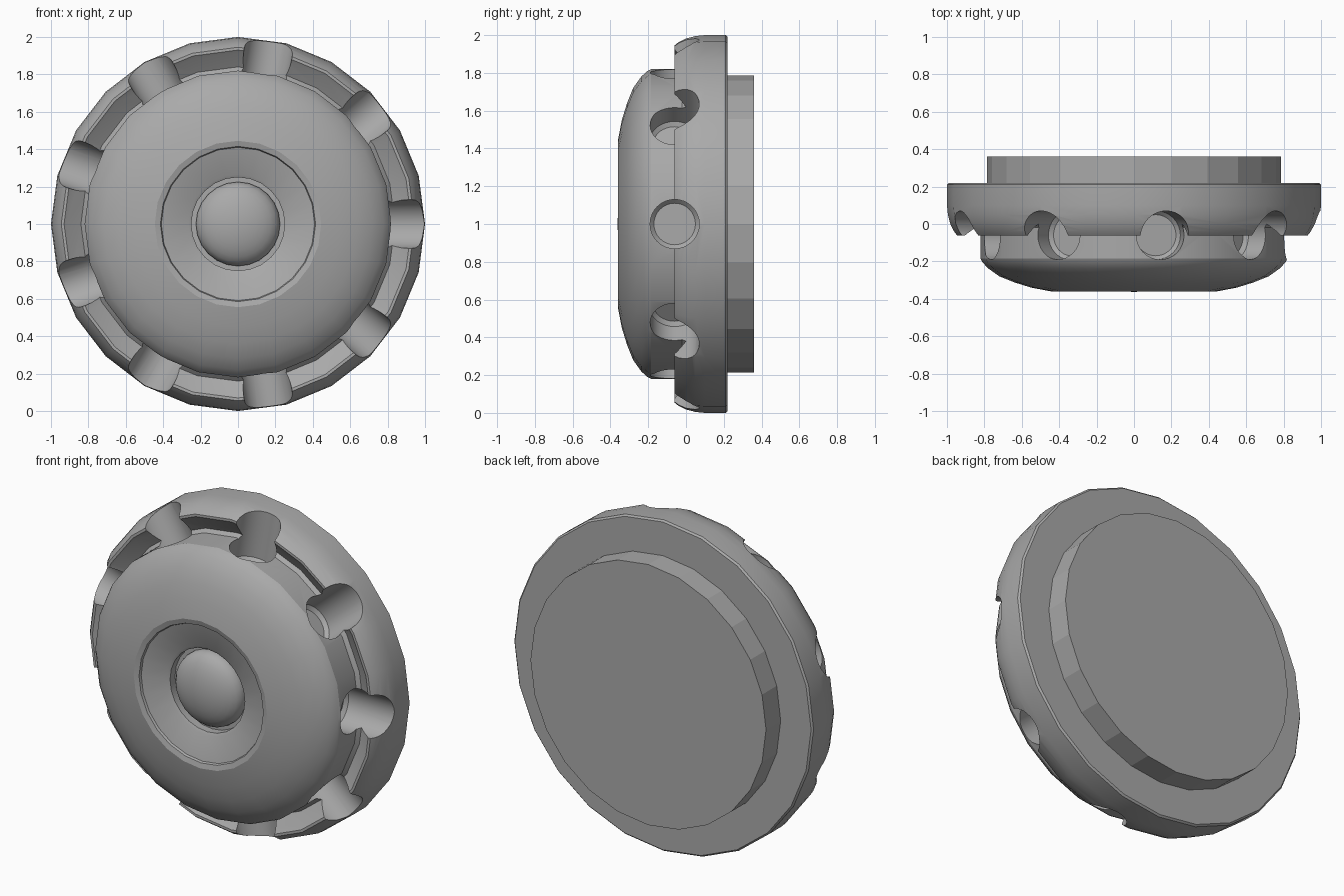
import bpy, bmesh, math
from mathutils import Matrix, Vector

cube = bpy.data.objects.get("Cube")
if cube:
    bpy.data.objects.remove(cube, do_unlink=True)

SIDES, HOLES = 24, 9
CENTRE = Vector((0, 0, 1))

grey = bpy.data.materials.new("plain grey")
grey.use_nodes = True
grey.diffuse_color = (0.4, 0.4, 0.4, 1)
grey.node_tree.nodes["Principled BSDF"].inputs["Base Color"].default_value = (0.4, 0.4, 0.4, 1)


def make_object(name, bm):
    bmesh.ops.recalc_face_normals(bm, faces=bm.faces)
    mesh = bpy.data.meshes.new(name)
    bm.to_mesh(mesh)
    bm.free()
    mesh.materials.append(grey)
    obj = bpy.data.objects.new(name, mesh)
    bpy.context.collection.objects.link(obj)
    return obj


def activate(obj):
    bpy.ops.object.select_all(action="DESELECT")
    obj.select_set(True)
    bpy.context.view_layer.objects.active = obj


def smooth(obj, angle):
    activate(obj)
    bpy.ops.object.shade_smooth_by_angle(angle=math.radians(angle))


def lathe(name, profile):
    """Turn (radius, y) points about the y axis; open ends are capped."""
    bm = bmesh.new()
    rings = []
    for r, y in profile:
        if r == 0:
            rings.append([bm.verts.new((0, y, 1))] * SIDES)
            continue
        angles = [math.tau * i / SIDES for i in range(SIDES)]
        rings.append([bm.verts.new((r * math.cos(a), y, 1 + r * math.sin(a))) for a in angles])
    for a, b in zip(rings, rings[1:]):
        for i in range(SIDES):
            j = (i + 1) % SIDES
            corners = list(dict.fromkeys((a[i], a[j], b[j], b[i])))
            bm.faces.new(corners)
    for ring in (rings[0], rings[-1]):
        if ring[0] is not ring[1]:
            bm.faces.new(ring)
    return make_object(name, bm)


# Hub with dished centre, valley and outer ring
dish = [(0.25, -0.245), (0.25, -0.292), (0.265, -0.3), (0.41, -0.338),
        (0.415, -0.352), (0.445, -0.36)]
shoulder = [(0.55, -0.34), (0.64, -0.312), (0.72, -0.28), (0.78, -0.237), (0.81, -0.205), (0.82, -0.185)]
valley = [(0.82, -0.02), (0.84, 0.0), (0.915, -0.05), (0.93, -0.062)]
rim = [(0.945, -0.062), (0.962, -0.04), (0.982, 0.0), (0.995, 0.05), (1.0, 0.1),
       (1.0, 0.21), (0.99, 0.22)]
body = lathe("hub_and_ring", dish + shoulder + valley + rim)

# Radial round holes around the hub, narrowed slightly at the floor
bm = bmesh.new()
for k in range(HOLES):
    turn = Matrix.Rotation(-math.tau * k / HOLES, 4, "Y")
    loops = []
    for dist, radius in ((0.67, 0.11), (0.69, 0.13), (1.2, 0.13)):
        made = bmesh.ops.create_circle(bm, segments=32, radius=radius)["verts"]
        place = (Matrix.Translation(CENTRE) @ turn @ Matrix.Translation((dist, -0.06, 0))
                 @ Matrix.Rotation(math.pi / 2, 4, "Y"))
        bmesh.ops.transform(bm, matrix=place, verts=made)
        loops.append(made)
    for a, b in zip(loops, loops[1:]):
        for i in range(len(a)):
            bm.faces.new((a[i - 1], a[i], b[i], b[i - 1]))
    bm.faces.new(loops[0])
    bm.faces.new(loops[-1])
cutter = make_object("hole_cutter", bm)
cutter.hide_render = True

cut = body.modifiers.new("holes", "BOOLEAN")
cut.operation = "DIFFERENCE"
cut.solver = "EXACT"
cut.object = cutter
activate(body)
bpy.ops.object.modifier_apply(modifier=cut.name)
bpy.data.objects.remove(cutter, do_unlink=True)
smooth(body, 25)

# Domed centre button
dome = [(0.225 * math.cos(t), -0.26 - 0.103 * math.sin(t))
        for t in (math.pi / 2 * i / 7 for i in range(7))]
button = lathe("centre_button", [(0.225, -0.24)] + dome + [(0, -0.363)])
smooth(button, 40)

# Raised plate on the back
lathe("back_plate", [(0.787, 0.21), (0.787, 0.36)])
